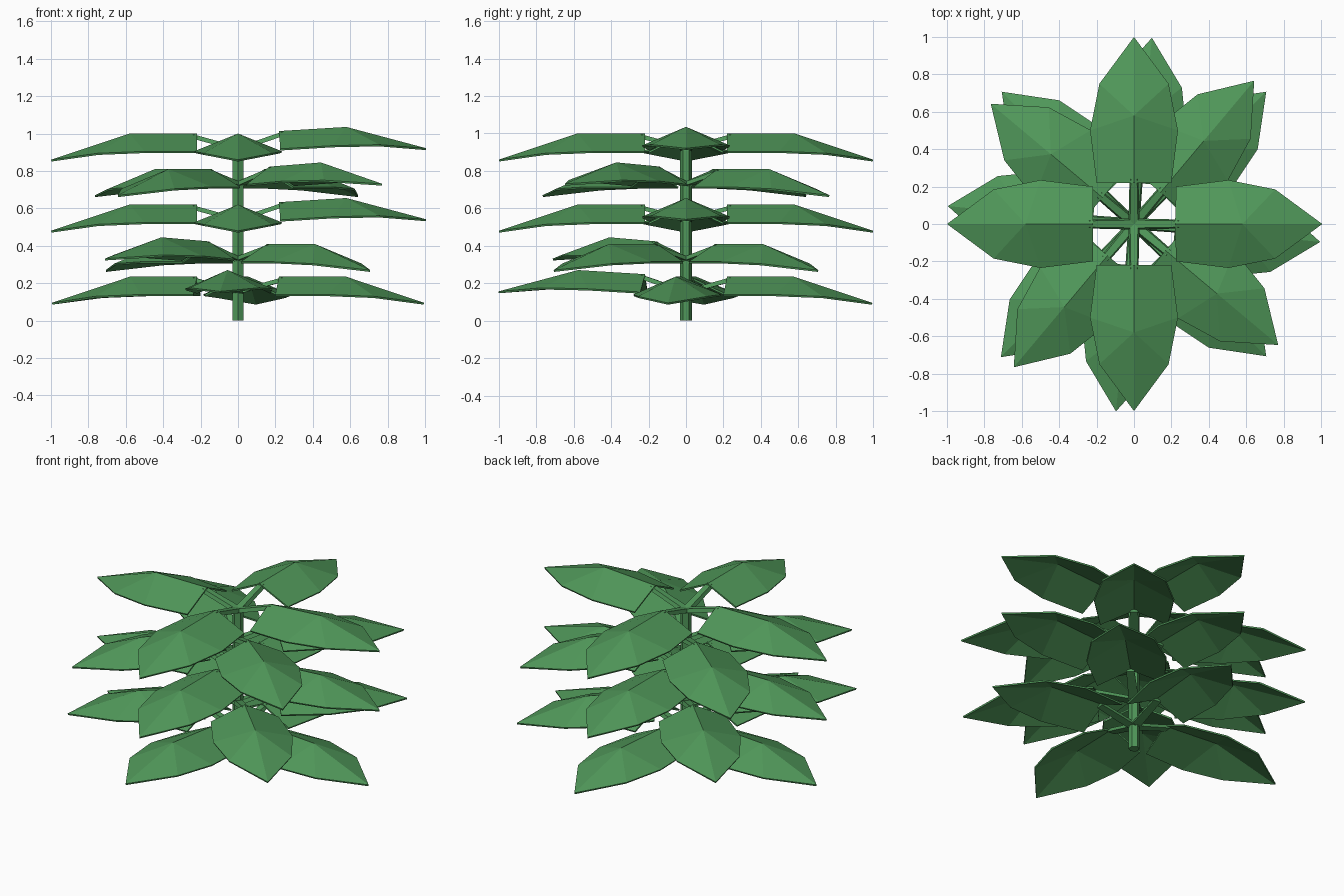
import bpy, bmesh
from math import radians
from mathutils import Matrix, Vector

if "Cube" in bpy.data.objects:
    bpy.data.objects.remove(bpy.data.objects["Cube"])

green = bpy.data.materials.new("leaf_green")
green.diffuse_color = (0.08, 0.31, 0.10, 1)
green.use_nodes = True
green.node_tree.nodes["Principled BSDF"].inputs["Base Color"].default_value = green.diffuse_color


def add_object(name, verts, faces, matrix=Matrix()):
    me = bpy.data.meshes.new(name)
    me.from_pydata([matrix @ Vector(v) for v in verts], [], faces)
    bm = bmesh.new()
    bm.from_mesh(me)
    bmesh.ops.recalc_face_normals(bm, faces=bm.faces)
    bm.to_mesh(me)
    bm.free()
    me.materials.append(green)
    ob = bpy.data.objects.new(name, me)
    bpy.context.collection.objects.link(ob)
    return ob


# Stem
bpy.ops.mesh.primitive_cylinder_add(vertices=6, radius=0.033, depth=0.92, location=(0, 0, 0.46))
stem = bpy.context.object
stem.name = "stem"
stem.data.materials.append(green)

# Leaf blade pointing along +x: raised midrib, drooping sides and tip (z from ridge height)
ridge = [(0.22, 0, 0), (0.58, 0, 0), (1.0, 0, -0.14)]
edge = [(0.22, 0.20, -0.095), (0.50, 0.235, -0.095), (0.75, 0.185, -0.105)]
blade = ridge + edge + [(x, -y, z) for x, y, z in edge]
blade_faces = [(0, 1, 4, 3), (1, 5, 4), (1, 2, 5), (0, 6, 7, 1), (1, 7, 8), (1, 8, 2)]

# Leaf stalk: tapered beam rising from the stem to the blade
stalk = [(x, y, z + dz) for x, z, w in ((0, -0.082, 0.030), (0.24, -0.016, 0.024))
         for y, dz in ((-w, -0.012), (w, -0.012), (w * 0.7, 0.012), (-w * 0.7, 0.012))]
stalk_faces = [(0, 1, 2, 3), (4, 5, 6, 7)] + [(i, (i + 1) % 4, (i + 1) % 4 + 4, i + 4) for i in range(4)]

# Whorls: ridge height, start angle, index of the one lifted leaf
whorls = [(0.235, -5.5, 3), (0.41, 45, 2), (0.62, 0, 0), (0.81, 50, 3), (1.0, 0, 0)]
for level, (height, start, lifted) in enumerate(whorls, 1):
    for i in range(4):
        pitch = -3.5 if i == lifted else 0
        m = (Matrix.Translation((0, 0, height)) @ Matrix.Rotation(radians(start + 90 * i), 4, 'Z')
             @ Matrix.Rotation(radians(pitch), 4, 'Y'))
        leaf = add_object(f"leaf_{level}_{i + 1}", blade, blade_faces, m)
        solid = leaf.modifiers.new("thickness", 'SOLIDIFY')
        solid.thickness = 0.01
        # keep the thickness on the underside
        solid.offset = -1 if leaf.data.polygons[0].normal.z > 0 else 1
        add_object(f"leaf_stalk_{level}_{i + 1}", stalk, stalk_faces, m)
